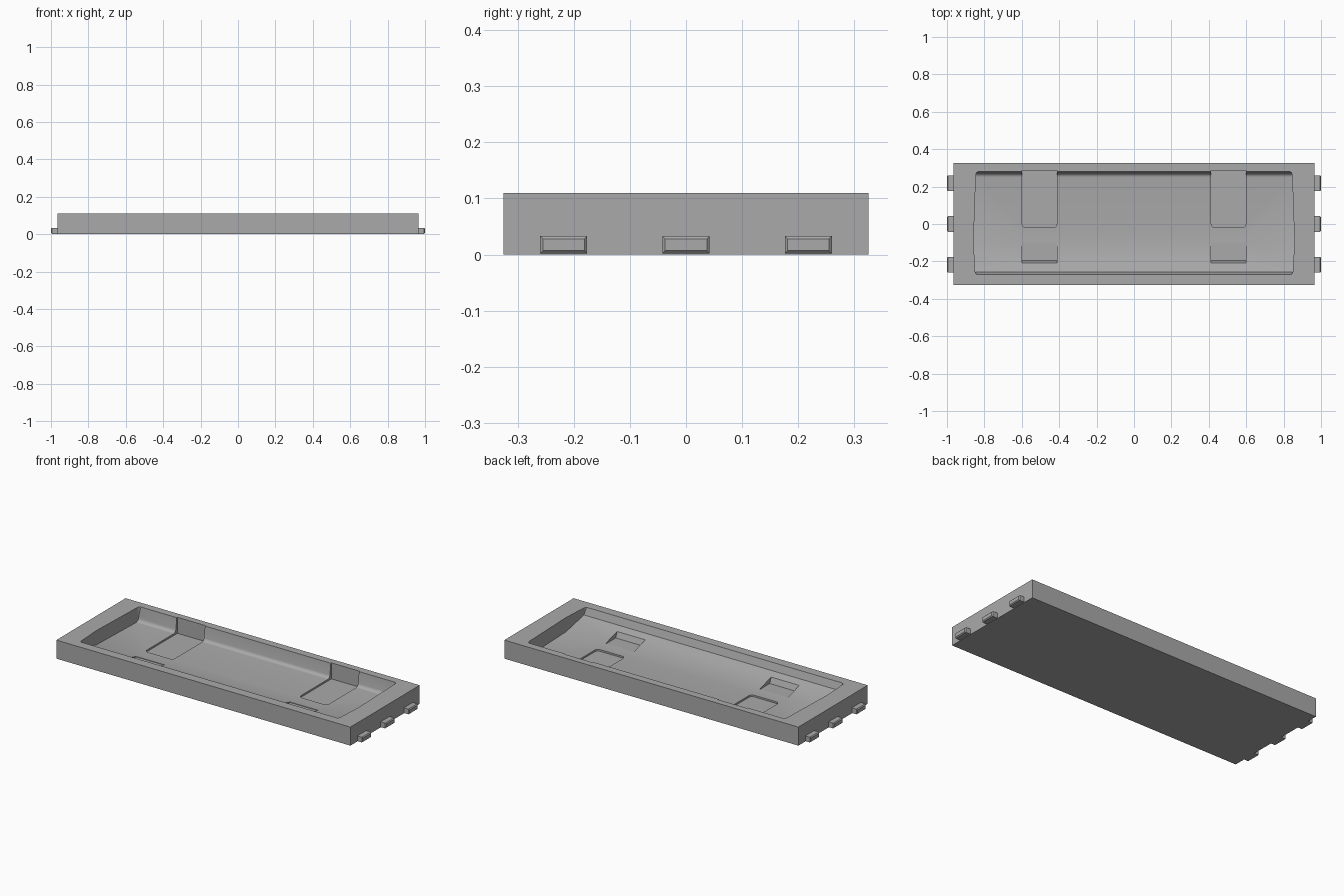
import bpy
import bmesh
import math
from mathutils import Matrix

cube = bpy.data.objects.get("Cube")
if cube:
    bpy.data.objects.remove(cube, do_unlink=True)

grey = bpy.data.materials.new("plain grey")
grey.use_nodes = True
COLOUR = (0.4, 0.4, 0.4, 1)
grey.diffuse_color = COLOUR
grey.node_tree.nodes["Principled BSDF"].inputs["Base Color"].default_value = COLOUR


def make_object(name, bm):
    bmesh.ops.recalc_face_normals(bm, faces=bm.faces)
    mesh = bpy.data.meshes.new(name)
    bm.to_mesh(mesh)
    bm.free()
    obj = bpy.data.objects.new(name, mesh)
    mesh.materials.append(grey)
    bpy.context.collection.objects.link(obj)
    return obj


def box(name, x, y, z, bevel=0, edge_rule=None):
    """Box between (low, high) pairs, rounding the edges that pass the rule."""
    bm = bmesh.new()
    spans = (x, y, z)
    size = Matrix.Diagonal([b - a for a, b in spans] + [1])
    place = Matrix.Translation([(a + b) / 2 for a, b in spans])
    bmesh.ops.create_cube(bm, size=1, matrix=place @ size)
    if bevel:
        edges = [e for e in bm.edges if edge_rule(e)]
        bmesh.ops.bevel(bm, geom=edges, offset=bevel, segments=4 if bevel > 0.01 else 1,
                        affect='EDGES', profile=0.5)
    return make_object(name, bm)


def prism(name, points, depth, bevel=0):
    """Extrude a closed outline and round its corner edges."""
    bm = bmesh.new()
    face = bm.faces.new([bm.verts.new(p) for p in points])
    out = bmesh.ops.extrude_face_region(bm, geom=[face])
    moved = [v for v in out["geom"] if isinstance(v, bmesh.types.BMVert)]
    bmesh.ops.translate(bm, verts=moved, vec=depth)
    if bevel:
        edges = [e for e in bm.edges
                 if abs(e.verts[0].co.z - e.verts[1].co.z) > 0.01 and abs(e.verts[0].co.y) > 0.2]
        bmesh.ops.bevel(bm, geom=edges, offset=bevel, segments=5, affect='EDGES', profile=0.5)
    return make_object(name, bm)


def combine(target, tool, operation):
    """Apply a boolean and discard its helper."""
    tool.hide_render = True
    mod = target.modifiers.new("cut", 'BOOLEAN')
    mod.operation, mod.solver, mod.object = operation, 'EXACT', tool
    bpy.context.view_layer.objects.active = target
    bpy.ops.object.modifier_apply(modifier=mod.name)
    bpy.data.objects.remove(tool, do_unlink=True)


# Tray block
tray = box("tray", (-0.965, 0.965), (-0.325, 0.325), (0, 0.11))

# Basin: sloped front floor, level back floor, rounded foot of the back wall
FLOOR, RISE = 0.025, 0.068
profile = [(-0.27, 0.2), (-0.27, 0.11), (-0.256, RISE), (-0.1, FLOOR)]
for i in range(7):
    a = math.radians(-90 + 80 * i / 6)
    profile.append((0.25 + 0.022 * math.cos(a), FLOOR + 0.022 + 0.022 * math.sin(a)))
profile += [(0.28, 0.11), (0.28, 0.2)]
basin = prism("basin_cutter", [(-1, y, z) for y, z in profile], (2, 0, 0))

# Slightly bowed ends with rounded corners
half = [(0.845, 0.3), (0.858, -0.1), (0.848, -0.3)]
half = [(x, max(-0.272, min(0.281, y))) for x, y in half]
outline = half + [(-x, y) for x, y in reversed(half)]
ends = prism("basin_outline", [(x, y, -0.1) for x, y in outline], (0, 0, 0.4), 0.018)
combine(basin, ends, 'INTERSECT')
combine(tray, basin, 'DIFFERENCE')


def front_upright(edge):
    a, b = edge.verts
    return abs(a.co.z - b.co.z) > 0.05 and a.co.y < 0.1


# Recesses in the floor and in the front slope
for side in (-1, 1):
    span = sorted((side * 0.413, side * 0.598))
    combine(tray, box("back_recess_cutter", span, (-0.02, 0.286), (0.015, 0.2),
                      0.02, front_upright), 'DIFFERENCE')
    step = [(-0.1, 0.022), (-0.195, 0.022), (-0.21, 0.058), (-0.21, 0.09), (-0.1, 0.09)]
    wedge = prism("front_recess_cutter", [(span[0], y, z) for y, z in step],
                  (span[1] - span[0], 0, 0))
    combine(tray, wedge, 'DIFFERENCE')

# Connector tabs on both ends
for side, word in ((-1, "right"), (1, "left")):
    for y, place in ((-0.218, "front"), (0, "middle"), (0.218, "back")):
        box(f"{word}_{place}_tab", sorted((side * 0.96, side)), (y - 0.042, y + 0.042),
            (0.002, 0.033), 0.005,
            lambda e: all(abs(v.co.x) > 0.99 for v in e.verts))

# Smooth the rounded wall, keep the creases
bpy.ops.object.select_all(action='DESELECT')
tray.select_set(True)
bpy.context.view_layer.objects.active = tray
bpy.ops.object.shade_smooth_by_angle(angle=math.radians(20))
